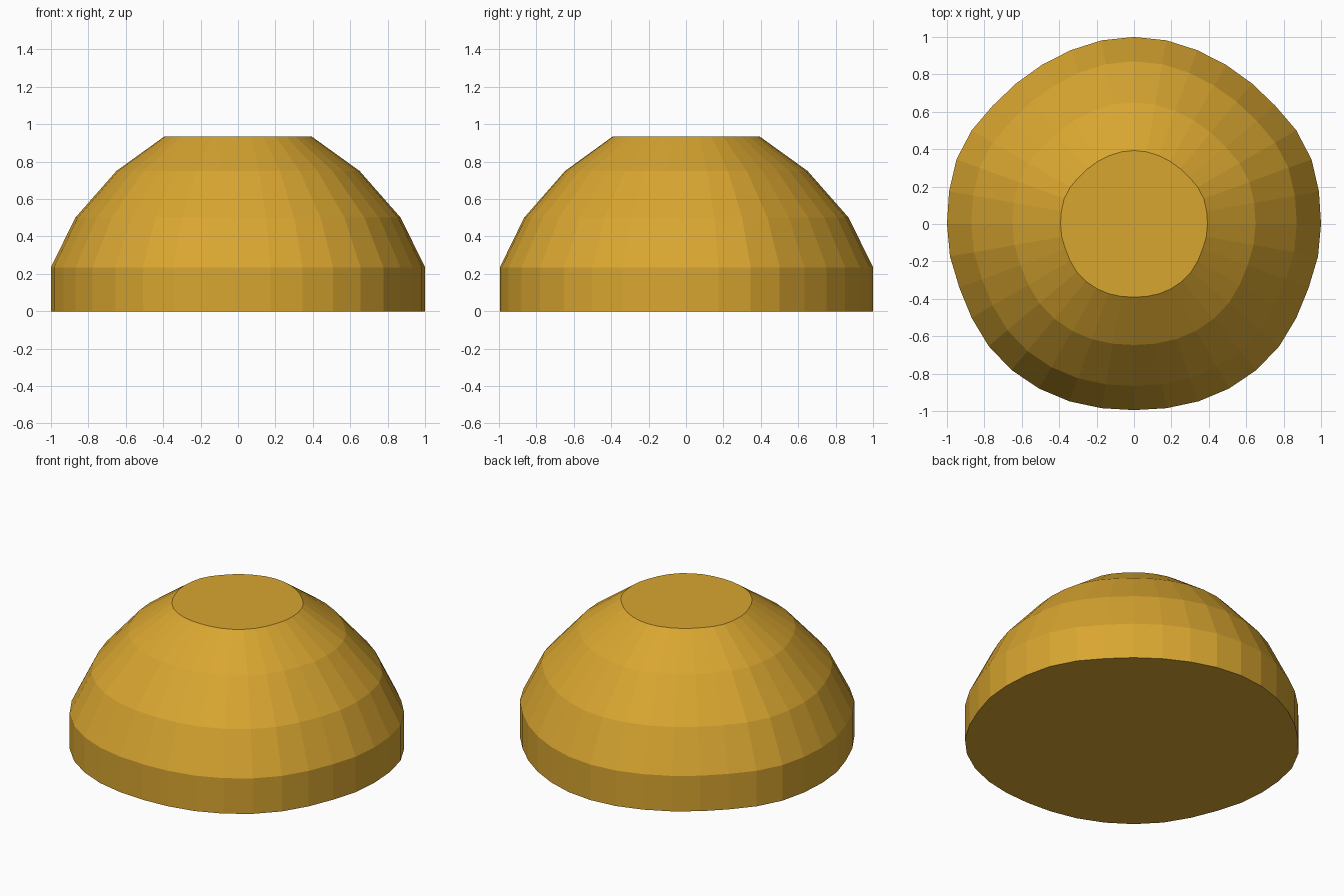
import bpy, bmesh, math

if "Cube" in bpy.data.objects:
    bpy.data.objects.remove(bpy.data.objects["Cube"])

# Single flat colour
gold = bpy.data.materials.new("gold")
gold.diffuse_color = (0.69, 0.38, 0.03, 1)
gold.use_nodes = True
gold.node_tree.nodes["Principled BSDF"].inputs["Base Color"].default_value = gold.diffuse_color

# Slightly uneven outline: radius every 10 degrees from back (+90) to front (-90), mirrored in x
half = [1.0, 0.997, 0.989, 0.983, 0.981, 0.985, 1.002, 1.01, 1.004, 1.0,
        0.999, 0.994, 1.0025, 1.015, 1.019, 1.016, 1.009, 1.0, 0.995]
radii = half + half[-2:0:-1]

# Dome profile: (scale, height)
profile = [(1, 0), (1, 0.235), (0.87, 0.5), (0.65, 0.75), (0.393, 0.935)]

# Flat-topped faceted dome
bm = bmesh.new()
n = len(radii)
rings = []
for s, z in profile:
    ring = []
    for i, r in enumerate(radii):
        a = math.radians(90 - 10 * i)
        ring.append(bm.verts.new((s * r * math.cos(a), s * r * math.sin(a), z)))
    rings.append(ring)
for low, high in zip(rings, rings[1:]):
    for i in range(n):
        j = (i + 1) % n
        bm.faces.new((low[i], low[j], high[j], high[i]))
bm.faces.new(rings[0])
bm.faces.new(rings[-1])
bmesh.ops.recalc_face_normals(bm, faces=bm.faces)
mesh = bpy.data.meshes.new("dome")
bm.to_mesh(mesh)
bm.free()
mesh.materials.append(gold)
bpy.context.collection.objects.link(bpy.data.objects.new("dome", mesh))
